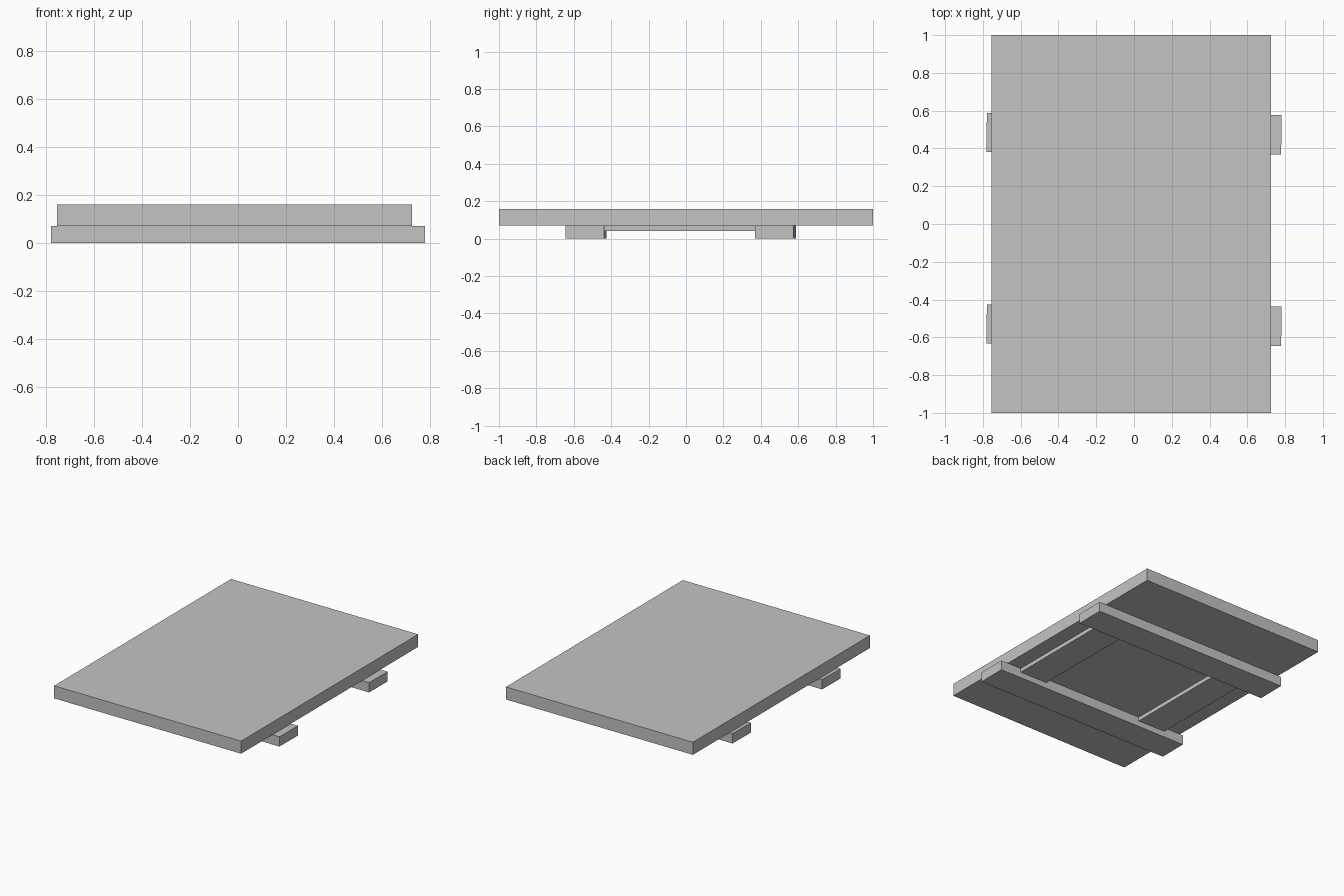
import bpy
import math

cube = bpy.data.objects.get("Cube")
if cube:
    bpy.data.objects.remove(cube, do_unlink=True)

# One plain grey for every part
grey = bpy.data.materials.new("plain_grey")
grey.use_nodes = True
colour = (0.55, 0.55, 0.55, 1)
grey.diffuse_color = colour
grey.node_tree.nodes["Principled BSDF"].inputs["Base Color"].default_value = colour


def box(name, centre, size, turn=0):
    """Add a flat-sided block, optionally turned about z."""
    bpy.ops.mesh.primitive_cube_add(size=1, location=centre)
    ob = bpy.context.object
    ob.name = name
    ob.scale = size
    ob.rotation_euler.z = math.radians(turn)
    ob.data.materials.append(grey)
    return ob


BOARD_BOTTOM = 0.07
STRIP_BOTTOM = 0.042

# Top panel
box("top_panel", (-0.015, 0, 0.115), (1.48, 2, 0.09))

# Two cross beams, slightly askew, sticking out past the panel sides
for name, y in (("front_beam", -0.535), ("back_beam", 0.478)):
    box(name, (0, y, BOARD_BOTTOM / 2), (1.56, 0.208, BOARD_BOTTOM), turn=-0.45)

# Two thin battens running between the beams
depth = BOARD_BOTTOM - STRIP_BOTTOM
for name, x in (("left_batten", 0.505), ("right_batten", -0.51)):
    box(name, (x, -0.03, STRIP_BOTTOM + depth / 2), (0.22, 0.82, depth))
